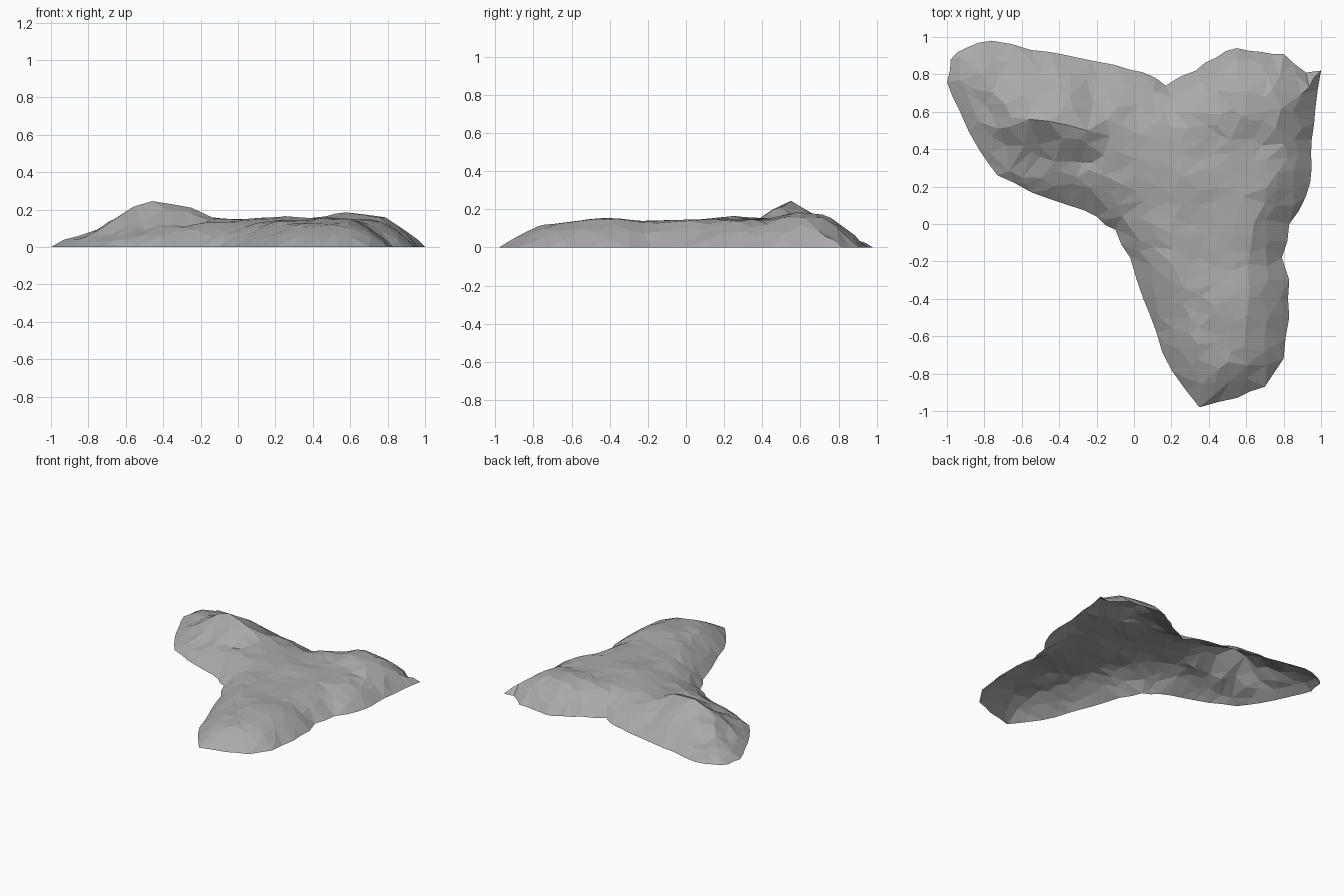
import bpy
import bmesh
import math
import random
from mathutils import Vector
from mathutils.geometry import delaunay_2d_cdt, intersect_point_line

random.seed(4)
cube = bpy.data.objects.get("Cube")
if cube:
    bpy.data.objects.remove(cube)

# Ground outline of the three-armed mound, counter-clockwise from the front tip
OUTLINE = [
    (.35, -.98), (.55, -.93), (.7, -.87), (.8, -.72), (.83, -.5), (.83, -.3),
    (.79, -.18), (.83, 0), (.92, .15), (.95, .3), (.95, .45), (.97, .62),
    (1, .82), (.92, .81), (.8, .91), (.68, .92), (.55, .94), (.44, .89),
    (.33, .82), (.17, .74), (.05, .81), (-.1, .85), (-.35, .9), (-.55, .93),
    (-.76, .98), (-.9, .94), (-.98, .88), (-1, .76), (-.93, .6), (-.83, .4),
    (-.73, .26), (-.55, .17), (-.35, .1), (-.2, .04), (-.1, -.03),
    (-.02, -.18), (.05, -.4), (.12, -.58), (.2, -.78)]

# Crest of the long arm, with the straight ramp behind it and the shoulder in front
LONG_ARM = [
    (-.46, .55, .245), (-.36, .53, .23), (-.25, .5, .21), (-.56, .56, .215),
    (-.66, .57, .15), (-.13, .47, .155), (-.8, .64, .06),
    (-.5, .7, .145), (-.5, .82, .07), (-.72, .8, .06), (-.22, .65, .125),
    (-.2, .77, .055), (.02, .64, .11),
    (-.68, .42, .065), (-.5, .36, .09), (-.28, .33, .11), (-.1, .28, .13)]

# Saddle, round hump and front arm
BODY = [
    (.02, .48, .15), (.12, .3, .155), (.25, .25, .165), (.05, .12, .125),
    (.22, .6, .115), (.4, .68, .13), (.4, .42, .145), (.58, .58, .185),
    (.56, .76, .155), (.74, .72, .155), (.68, .42, .14), (.85, .6, .115),
    (.82, .35, .105), (.76, .1, .09), (.58, .15, .15), (.35, 0, .14),
    (.55, -.2, .14), (.3, -.2, .135), (.48, -.42, .155), (.3, -.5, .125),
    (.5, -.74, .12)]

SPOTS = LONG_ARM + BODY


def ring_points():
    """Outline with a jittered midpoint on each longer side."""
    points = []
    for i, p in enumerate(OUTLINE):
        a, b = Vector(p), Vector(OUTLINE[(i + 1) % len(OUTLINE)])
        points.append(a)
        if (b - a).length > 0.1:
            side = (b - a).normalized()
            points.append((a + b) / 2 + Vector((side.y, -side.x)) * random.uniform(-.008, .012))
    return points


def edge_distance(p, ring):
    best = 9.0
    for i, a in enumerate(ring):
        b = ring[(i + 1) % len(ring)]
        hit, t = intersect_point_line(p, a, b)
        near = a.lerp(b, max(0, min(1, t)))
        best = min(best, (p - near.to_2d()).length)
    return best


def inside(p, ring):
    odd = False
    for i, a in enumerate(ring):
        b = ring[i - 1]
        if (a.y > p.y) != (b.y > p.y):
            if p.x < a.x + (p.y - a.y) * (b.x - a.x) / (b.y - a.y):
                odd = not odd
    return odd


def rim_fall(p, ring):
    """Rounded shoulder: nothing at the rim, full height further in."""
    return min(1, edge_distance(p, ring) / .2) ** .75


def ground_height(p, ring, bases):
    """Blend the nearby spots, then fall away to the rim."""
    total = weight = 0.0
    for spot, base in bases:
        w = 1 / ((p - spot).length + .03) ** 3.5
        total += base * w
        weight += w
    return total / weight * rim_fall(p, ring) + random.uniform(-.003, .003)


def build_mound():
    ring = ring_points()
    flat = list(ring)
    heights = [0.0] * len(ring)
    # Fixed spots, with the height each would have away from the rim
    bases = []
    for x, y, z in SPOTS:
        spot = Vector((x, y))
        flat.append(spot)
        heights.append(z)
        bases.append((spot, z / rim_fall(spot, ring)))
    # Scattered facets between them
    step = .085
    count = int(2 / step) + 1
    for i in range(count):
        for j in range(count):
            p = Vector((-1 + i * step, -1 + j * step))
            p += Vector((random.uniform(-.03, .03), random.uniform(-.03, .03)))
            clear = all((p - spot).length > .05 for spot, base in bases)
            if clear and inside(p, ring) and edge_distance(p, ring) > .025:
                flat.append(p)
                heights.append(ground_height(p, ring, bases))
    verts, _, faces, origins, _, _ = delaunay_2d_cdt(
        flat, [], [list(range(len(ring)))], 1, 1e-5)

    bm = bmesh.new()
    made = []
    for v, source in zip(verts, origins):
        z = heights[source[0]] if source else 0
        made.append(bm.verts.new((v.x, v.y, max(0, z))))
    for f in faces:
        bm.faces.new([made[k] for k in f])
    # The shell is open underneath, with every face turned upward
    bm.normal_update()
    for f in bm.faces:
        if f.normal.z < 0:
            f.normal_flip()
    mesh = bpy.data.meshes.new("rock_mound")
    bm.to_mesh(mesh)
    bm.free()
    obj = bpy.data.objects.new("rock_mound", mesh)
    bpy.context.collection.objects.link(obj)
    return obj


# Stone grey
stone = bpy.data.materials.new("stone_grey")
stone.use_nodes = True
colour = (.4, .4, .4, 1)
stone.diffuse_color = colour
stone.node_tree.nodes["Principled BSDF"].inputs["Base Color"].default_value = colour

mound = build_mound()
mound.data.materials.append(stone)
